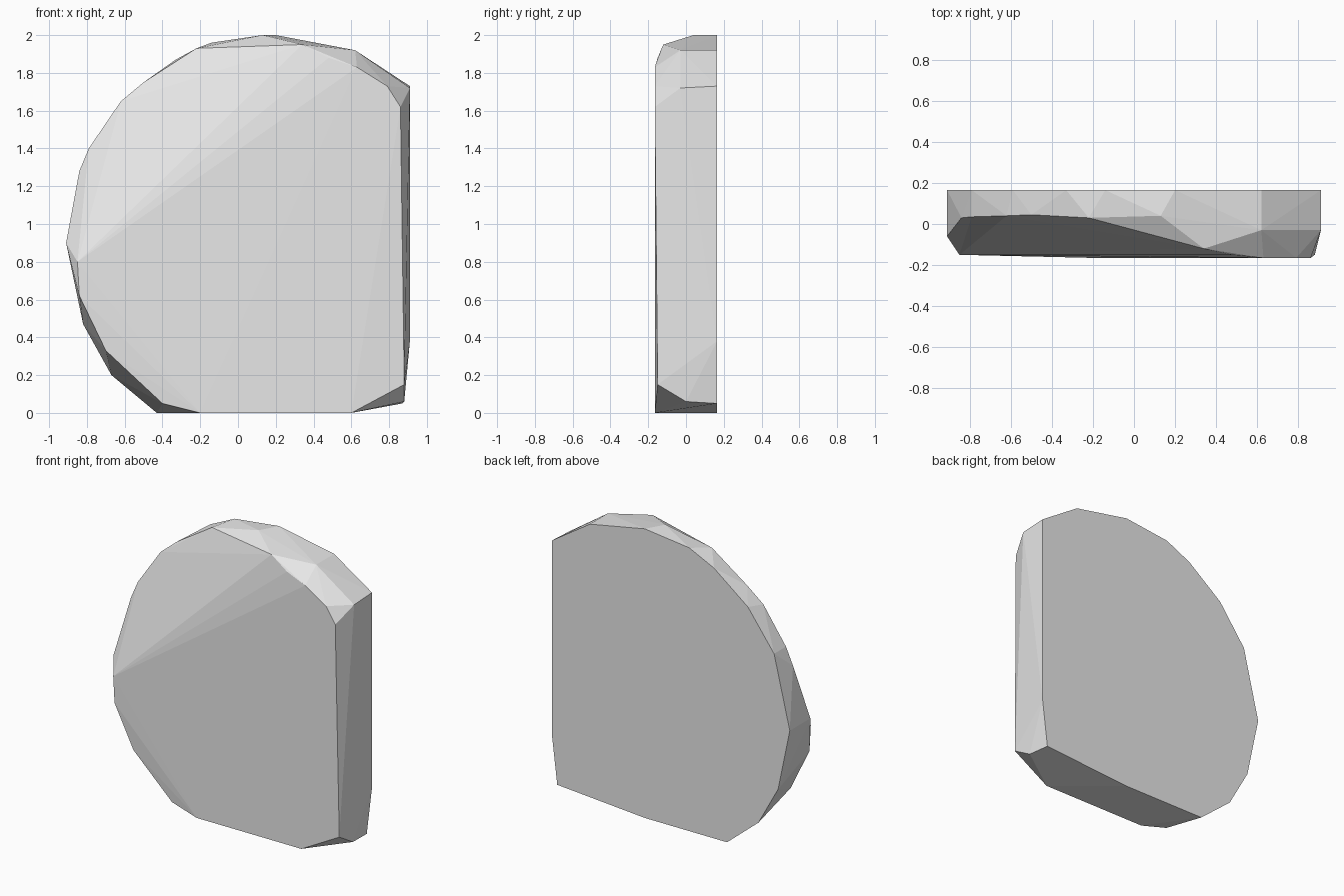
import bpy
import bmesh
from math import radians

default_cube = bpy.data.objects.get("Cube")
if default_cube:
    bpy.data.objects.remove(default_cube, do_unlink=True)

HALF_DEPTH = 0.165


def make_material(name, colour):
    material = bpy.data.materials.new(name)
    material.use_nodes = True
    material.diffuse_color = colour
    material.node_tree.nodes["Principled BSDF"].inputs["Base Color"].default_value = colour
    return material


def profile_at_depth(outline, depth):
    """Place an (x, z) outline on a plane of constant y."""
    return [(x, depth, z) for x, z in outline]


def faceted_solid(name, points, material):
    """Wrap a convex flat-faced skin around the given corner points."""
    bm = bmesh.new()
    for point in points:
        bm.verts.new(point)
    hull = bmesh.ops.convex_hull(bm, input=bm.verts[:])
    loose = {item for key in ("geom_interior", "geom_unused")
             for item in hull[key] if isinstance(item, bmesh.types.BMVert)}
    bmesh.ops.delete(bm, geom=list(loose), context="VERTS")

    # merge the triangles that lie on one flat facet
    bmesh.ops.dissolve_limit(bm, angle_limit=radians(0.5),
                             verts=bm.verts[:], edges=bm.edges[:])
    bmesh.ops.recalc_face_normals(bm, faces=bm.faces[:])
    mesh = bpy.data.meshes.new(name)
    bm.to_mesh(mesh)
    bm.free()
    for polygon in mesh.polygons:
        polygon.use_smooth = False
    mesh.materials.append(material)
    slab = bpy.data.objects.new(name, mesh)
    bpy.context.collection.objects.link(slab)
    return slab


# Flat back: straight left side and base, rounded top and right side
back_outline = [
    (.91, .38), (.91, 1.73), (.62, 1.92), (.2, 2), (-.14, 1.96),
    (-.33, 1.87), (-.59, 1.67), (-.79, 1.4), (-.91, .9), (-.82, .47),
    (-.67, .2), (-.43, 0), (.2, 0), (.87, .05),
]

# Broad front face, inset from the back outline
front_outline = [
    (-.2, 0), (.6, 0), (.86, 1.62), (.79, 1.73), (.63, 1.83),
]

# Corners of the front face that fall slightly behind its plane
front_bevel = [
    (.88, -.15, .15), (.48, -.15, 1.88), (.34, -.12, 1.95),
    (-.85, -.15, .8), (-.84, -.15, .62), (-.7, -.145, .33),
    (-.4, -.15, .05),
]

# Worn rim between the front and back faces
rim = [
    (.91, -.03, 1.72), (.62, -.03, 1.92), (.13, .04, 2), (-.22, .03, 1.93),
    (-.5, .045, 1.75), (-.62, .04, 1.65), (-.79, .035, 1.4),
    (-.84, .03, 1.28), (-.91, -.06, .9), (.88, 0, .06),
]

stone_grey = make_material("stone_grey", (.8, .8, .8, 1))
corner_points = (profile_at_depth(back_outline, HALF_DEPTH)
                 + profile_at_depth(front_outline, -HALF_DEPTH)
                 + front_bevel + rim)
faceted_solid("stone_slab", corner_points, stone_grey)
